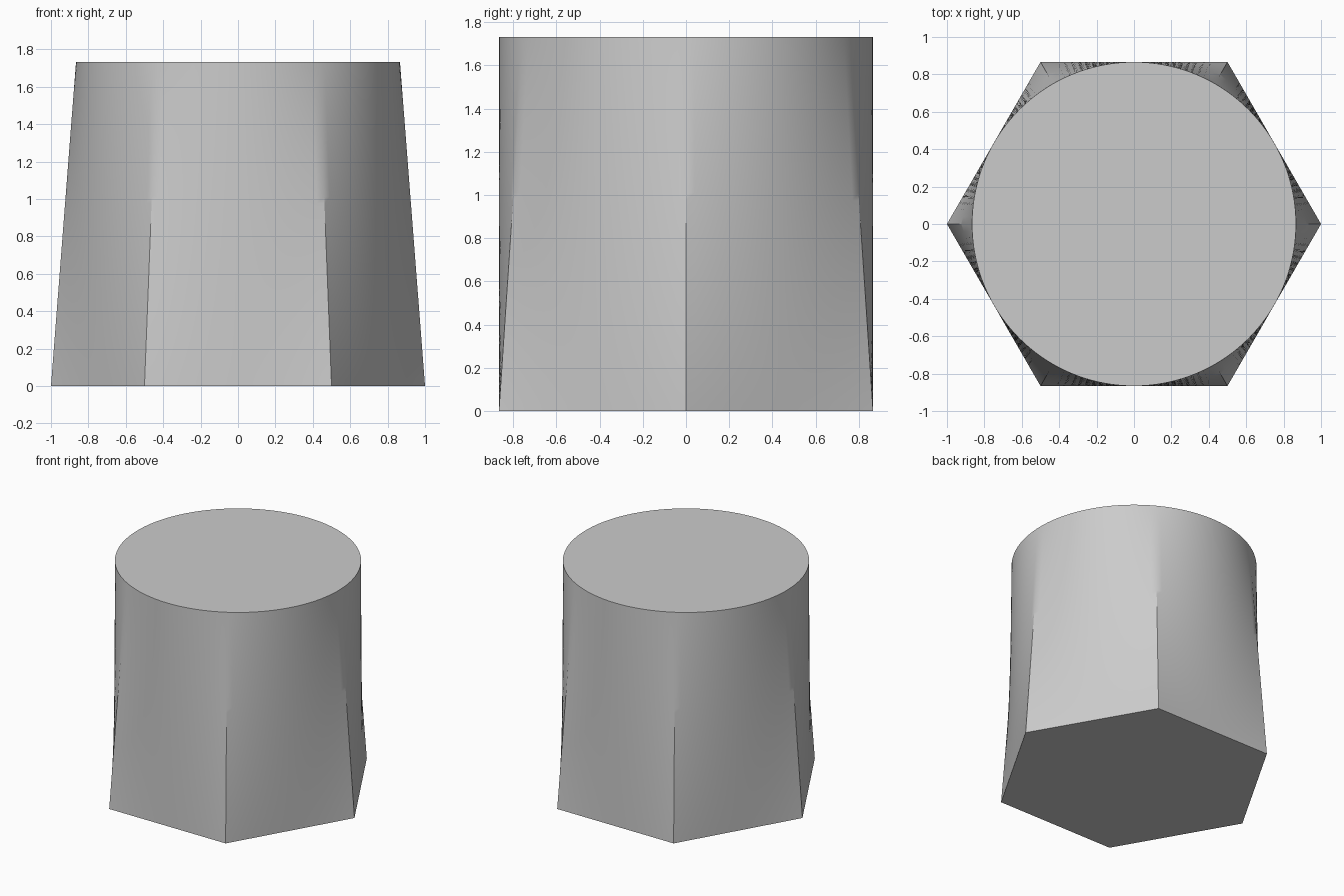
import bpy, bmesh
from math import cos, sin, pi, radians
from mathutils import Vector

if "Cube" in bpy.data.objects:
    bpy.data.objects.remove(bpy.data.objects["Cube"], do_unlink=True)

SIDES, PER_SIDE, ROWS = 6, 24, 48
COUNT = SIDES * PER_SIDE
HEIGHT = 3 ** 0.5
RADIUS = HEIGHT / 2   # top circle touches the flats of the base hexagon

grey = bpy.data.materials.new("plain_grey")
grey.use_nodes = True
grey.diffuse_color = (0.6, 0.6, 0.6, 1)
grey.node_tree.nodes["Principled BSDF"].inputs["Base Color"].default_value = grey.diffuse_color


def on_circle(angle, radius, z):
    return Vector((radius * cos(angle), radius * sin(angle), z))


def base_point(i):
    """Point on the hexagon at the same angle as the circle point."""
    angle = 2 * pi * i / COUNT
    half = pi / SIDES
    offset = angle % (2 * half) - half if i % PER_SIDE else -half
    return on_circle(angle, RADIUS / cos(offset), 0)


# Ruled loft from the hexagonal base to the round top
bm = bmesh.new()
rings = []
for row in range(ROWS + 1):
    t = row / ROWS
    rings.append([bm.verts.new(base_point(i).lerp(
        on_circle(2 * pi * i / COUNT, RADIUS, HEIGHT), t)) for i in range(COUNT)])
for low, high in zip(rings, rings[1:]):
    for i in range(COUNT):
        j = (i + 1) % COUNT
        bm.faces.new((low[i], low[j], high[j], high[i]))

# Flat caps
bm.faces.new(rings[-1])
bm.faces.new(rings[0][::-1])

mesh = bpy.data.meshes.new("hexagon_to_round_body")
bm.to_mesh(mesh)
bm.free()
mesh.materials.append(grey)
body = bpy.data.objects.new("hexagon_to_round_body", mesh)
bpy.context.collection.objects.link(body)

# Corners stay crisp near the base and fade out towards the top
bpy.ops.object.select_all(action="DESELECT")
body.select_set(True)
bpy.context.view_layer.objects.active = body
bpy.ops.object.shade_smooth_by_angle(angle=radians(30))
